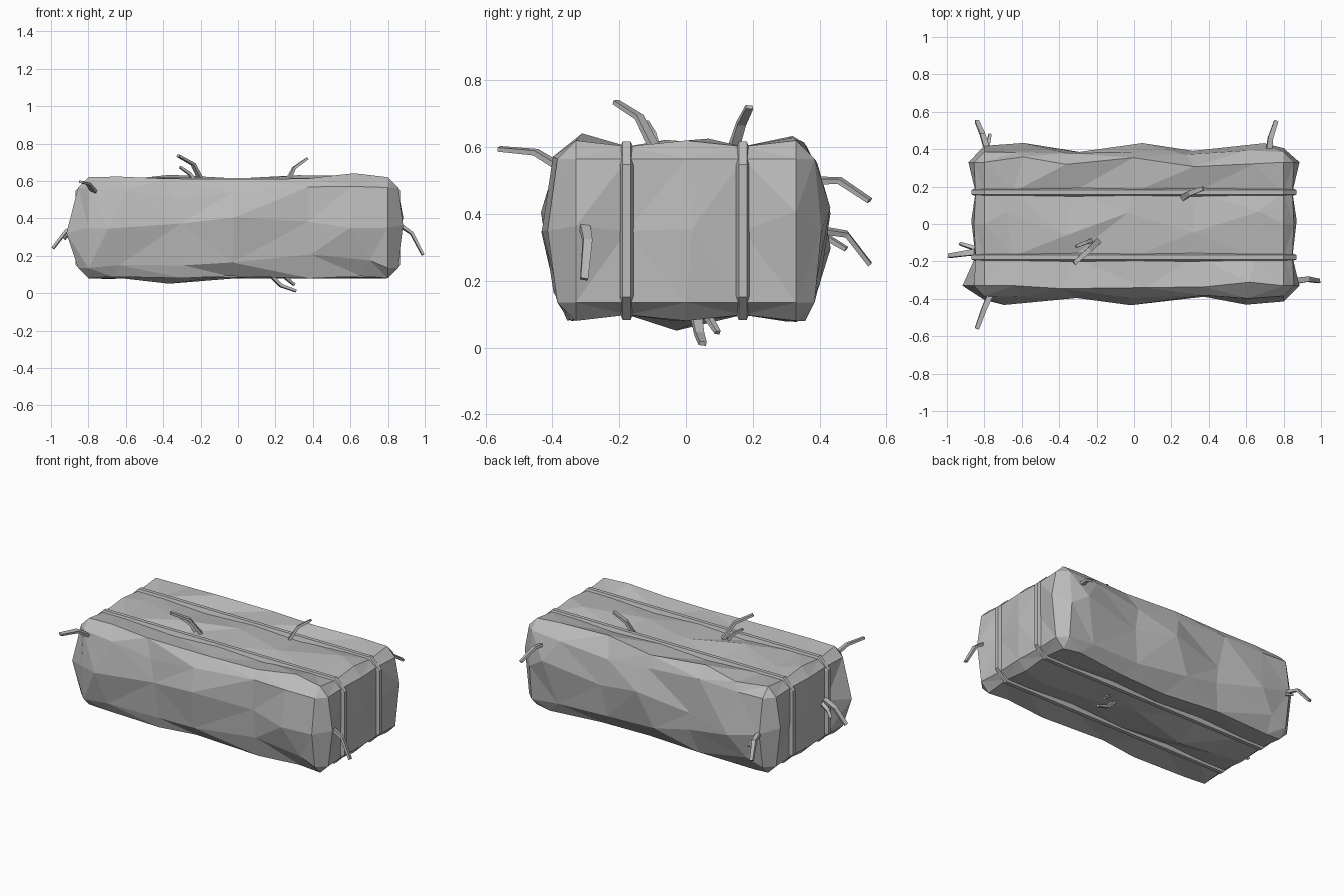
import bpy, bmesh, math, random
from mathutils import Vector

random.seed(11)
if "Cube" in bpy.data.objects:
    bpy.data.objects.remove(bpy.data.objects["Cube"])

grey = bpy.data.materials.new("straw grey")
grey.use_nodes = True
colour = (0.5, 0.5, 0.5, 1)
grey.diffuse_color = colour
grey.node_tree.nodes["Principled BSDF"].inputs["Base Color"].default_value = colour


def finish(bm, name):
    bmesh.ops.recalc_face_normals(bm, faces=bm.faces)
    mesh = bpy.data.meshes.new(name)
    bm.to_mesh(mesh)
    bm.free()
    mesh.materials.append(grey)
    obj = bpy.data.objects.new(name, mesh)
    bpy.context.collection.objects.link(obj)
    return obj


def tube(name, points, width, depth, side=None, closed=False, taper=1.0, crown=1.0):
    """Four-sided strip along a path, either closed or capped."""
    bm = bmesh.new()
    pts = [Vector(p) for p in points]
    n = len(pts)
    rings = []
    for i, p in enumerate(pts):
        a = pts[i - 1] if closed or i else p
        b = pts[(i + 1) % n] if closed or i < n - 1 else p
        t = (b - a).normalized()
        s = Vector(side) if side else t.cross(Vector((0.3, 0.2, 1))).normalized()
        u = s.cross(t).normalized()
        k = 1 if closed else 1 + (taper - 1) * i / (n - 1)
        rings.append([bm.verts.new(p + s * width * k * c + u * depth * k * d)
                      for c, d in ((-crown, -1), (crown, -1), (1, 1), (-1, 1))])
    for i in range(n if closed else n - 1):
        r, q = rings[i], rings[(i + 1) % n]
        for j in range(4):
            k = (j + 1) % 4
            bm.faces.new((r[j], r[k], q[k], q[j]))
    if not closed:
        bm.faces.new(rings[0])
        bm.faces.new(rings[-1])
    return finish(bm, name)


def bump(x, centre, spread):
    return math.exp(-((x - centre) / spread) ** 2)


# Bale body: chamfered block, cut into panels, then pushed out of shape
MID = 0.35
HALF = Vector((0.855, 0.385, 0.27))
CHAMFER = 0.055
bm = bmesh.new()
bmesh.ops.create_cube(bm, size=2)
for v in bm.verts:
    v.co = Vector([c * h for c, h in zip(v.co, HALF)])
bmesh.ops.bevel(bm, geom=list(bm.edges), offset=CHAMFER, segments=1, affect='EDGES')
cuts = [(0, x) for x in (-0.65, -0.33, 0, 0.33, 0.65)]
cuts += [(1, y) for y in (-0.175, 0, 0.17)] + [(2, 0)]
for axis, value in cuts:
    normal = Vector([float(i == axis) for i in range(3)])
    bmesh.ops.bisect_plane(bm, geom=bm.verts[:] + bm.edges[:] + bm.faces[:],
                           plane_co=normal * value, plane_no=normal)
for v in bm.verts:
    o = v.co.copy()
    on = [abs(abs(o[i]) - HALF[i]) < 0.001 for i in range(3)]
    sign = [math.copysign(1, c) for c in o]
    groove = abs(abs(o.y) - 0.17) < 0.01
    inner = abs(o.x) < 0.7
    along = -o.x * sign[1]
    # top and bottom: ridges along the long edges, valleys under the straps
    if on[2]:
        if groove:
            v.co.z -= sign[2] * (0.032 if 0.2 < abs(o.x) < 0.5 else 0.018)
        elif abs(o.y) > 0.2 and inner:
            v.co.z += random.uniform(-0.015, 0.025) if o.z > 0 else random.uniform(-0.004, 0.012)
            v.co.y += random.uniform(-0.03, 0.03)
        elif inner:
            low = 0.034 if o.z < 0 and abs(o.x + 0.33) < 0.05 else 0.004
            v.co.z += sign[2] * (low + random.uniform(-0.018, 0.004))
            v.co.y += random.uniform(-0.07, 0.07)
    # long sides: bellied middle and wandering edges
    if on[1]:
        wave = 0.02 * math.cos(2 * math.pi * o.x / 0.65)
        if abs(o.z) < 0.05:
            v.co.y += sign[1] * (0.026 + wave + random.uniform(-0.008, 0.006))
            if inner:
                v.co.z += random.uniform(-0.11, 0.07)
        elif inner:
            v.co.y += sign[1] * (0.4 * wave + random.uniform(-0.012, 0.008))
            if o.z > 0:
                v.co.z -= 0.055 * bump(-along, 0.3, 0.3) + random.uniform(-0.01, 0.01)
            else:
                v.co.z += 0.07 * bump(-along, -0.3, 0.3) + random.uniform(0, 0.03)
    # short ends
    if on[0]:
        if groove:
            v.co.x -= sign[0] * 0.008
        elif abs(o.z) < 0.05:
            corner = 0.062 if o.x < 0 and o.y < 0 else 0.03
            v.co.x += sign[0] * (corner if abs(o.y) > 0.2 else 0.015)
            v.co.y += random.uniform(-0.04, 0.04) if abs(o.y) < 0.1 else 0
            v.co.z += random.uniform(-0.03, 0.06)
    if inner and (on[1] or on[2]) and not groove:
        v.co.x += random.uniform(-0.06, 0.06)
    v.co.z += MID
bmesh.ops.triangulate(bm, faces=bm.faces[:])
finish(bm, "bale_body")

# Two binding straps around the bale
for name, y in (("front_strap", -0.178), ("back_strap", 0.17)):
    hx, hz = 0.854, 0.252
    loop = []
    for sx, sz in ((1, 1), (1, -1), (-1, -1), (-1, 1)):
        ends = [(sx * (hx - CHAMFER), y, MID + sz * hz), (sx * hx, y, MID + sz * (hz - CHAMFER))]
        loop += ends if sx * sz > 0 else ends[::-1]
    tube(name, loop, 0.024, 0.015, side=(0, 1, 0), closed=True, crown=0.5)

# Loose bent straws sticking out
straws = {
    "top_front_straw": ((-0.19, -0.09, 0.59), (-0.24, -0.14, 0.69), (-0.32, -0.21, 0.735)),
    "top_front_sprig": ((-0.23, -0.09, 0.60), (-0.26, -0.10, 0.64), (-0.31, -0.12, 0.675)),
    "top_back_straw": ((0.26, 0.14, 0.59), (0.30, 0.165, 0.67), (0.37, 0.19, 0.72)),
    "front_corner_straw": ((-0.76, -0.36, 0.53), (-0.80, -0.45, 0.585), (-0.84, -0.56, 0.595)),
    "back_left_straw": ((0.72, 0.38, 0.50), (0.73, 0.46, 0.50), (0.76, 0.55, 0.44)),
    "back_right_straw": ((-0.78, 0.38, 0.355), (-0.81, 0.48, 0.34), (-0.84, 0.55, 0.25)),
    "back_right_sprig": ((-0.79, 0.38, 0.34), (-0.78, 0.43, 0.325), (-0.77, 0.48, 0.295)),
    "left_end_straw": ((0.86, -0.305, 0.37), (0.93, -0.295, 0.32), (0.99, -0.305, 0.205)),
    "right_end_straw": ((-0.85, -0.15, 0.37), (-0.92, -0.16, 0.33), (-0.99, -0.17, 0.24)),
    "right_end_sprig": ((-0.85, -0.13, 0.35), (-0.90, -0.115, 0.33), (-0.93, -0.105, 0.29)),
    "bottom_straw": ((0.17, 0.03, 0.10), (0.23, 0.04, 0.04), (0.31, 0.05, 0.012)),
    "bottom_sprig": ((0.24, 0.06, 0.10), (0.27, 0.08, 0.07), (0.30, 0.095, 0.045)),
}
for name, path in straws.items():
    sprig = name.endswith("sprig")
    tube(name, path, 0.011 if sprig else 0.016, 0.009, taper=0.7)
